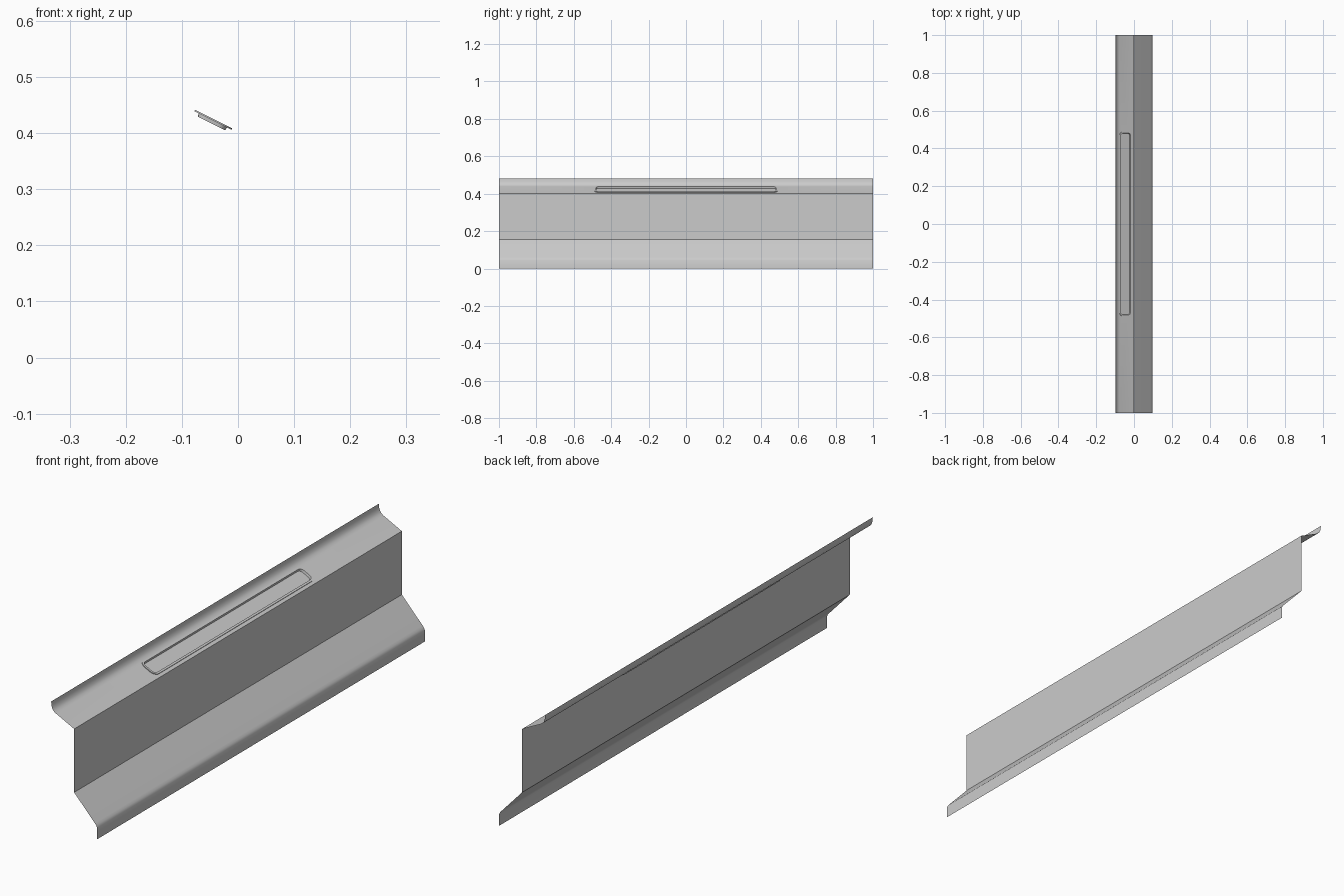
import bpy, bmesh, math
from mathutils import Vector, Matrix

cube = bpy.data.objects.get("Cube")
if cube:
    bpy.data.objects.remove(cube)

mat = bpy.data.materials.new("plain grey")
mat.use_nodes = True
grey = (0.6, 0.6, 0.6, 1)
mat.diffuse_color = grey
mat.node_tree.nodes["Principled BSDF"].inputs["Base Color"].default_value = grey

# Sloping shelf frame: u runs along the length, v up the slope, w out of it
FOOT, HEAD = Vector((0, 0, 0.40)), Vector((-0.078, 0, 0.439))
slope = (HEAD - FOOT).normalized()
normal = Vector((0, 1, 0)).cross(slope) * -1
if normal.z < 0:
    normal = -normal
centre = FOOT + slope * 0.050


def on_shelf(u, v, w=0.0):
    return centre + Vector((0, u, 0)) + slope * v + normal * w


def rounded_loop(half_u, half_v, radius, w, steps=5):
    """Rounded rectangle lying parallel to the shelf."""
    pts = []
    for k, (su, sv) in enumerate(((1, 1), (-1, 1), (-1, -1), (1, -1))):
        for i in range(steps + 1):
            a = math.pi / 2 * (k + i / steps)
            pts.append(on_shelf(su * (half_u - radius) + radius * math.cos(a),
                                sv * (half_v - radius) + radius * math.sin(a), w))
    return pts


def finish(bm, name):
    mesh = bpy.data.meshes.new(name)
    bm.to_mesh(mesh)
    bm.free()
    ob = bpy.data.objects.new(name, mesh)
    bpy.context.collection.objects.link(ob)
    mesh.materials.append(mat)
    bpy.ops.object.select_all(action='DESELECT')
    ob.select_set(True)
    bpy.context.view_layer.objects.active = ob
    bpy.ops.object.shade_smooth_by_angle(angle=math.radians(35))
    return ob


def strip(bm, profile):
    """Sweep an open x-z profile along the full length."""
    rows = [[bm.verts.new((x, y, z)) for y in (-1, 1)] for x, z in profile]
    for a, b in zip(rows, rows[1:]):
        bm.faces.new((a[0], b[0], b[1], a[1]))


# Folded sheet: upper lip, wall, lower slope and lower lip
bm = bmesh.new()
strip(bm, [(-0.098, 0.48), (-0.097, 0.465), (-0.093, 0.453),
           (-0.087, 0.445), (HEAD.x, HEAD.z)])
strip(bm, [(FOOT.x, FOOT.z), (0, 0.155), (0.088, 0.060),
           (0.094, 0.053), (0.098, 0.044), (0.098, 0)])

# Shelf with an opening for the recess
outer = [(FOOT.x, -1, FOOT.z), (FOOT.x, 1, FOOT.z),
         (HEAD.x, 1, HEAD.z), (HEAD.x, -1, HEAD.z)]
edges = []
for loop in (outer, rounded_loop(0.482, 0.029, 0.016, 0)):
    vs = [bm.verts.new(p) for p in loop]
    edges += [bm.edges.new((vs[i - 1], vs[i])) for i in range(len(vs))]
fill = bmesh.ops.triangle_fill(bm, use_beauty=True, edges=edges, normal=normal)
bmesh.ops.remove_doubles(bm, verts=bm.verts, dist=0.0005)
bmesh.ops.recalc_face_normals(bm, faces=bm.faces)
if sum(f.normal.z for f in bm.faces) < 0:
    bmesh.ops.reverse_faces(bm, faces=bm.faces)
finish(bm, "folded_sheet")

# Recessed tray: raised rim, inner wall, step and floor
bm = bmesh.new()
sections = [(0.490, 0.037, 0.024, 0.0), (0.490, 0.037, 0.024, 0.003),
            (0.482, 0.029, 0.016, 0.003), (0.480, 0.027, 0.014, -0.006)]
loops = [[bm.verts.new(p) for p in rounded_loop(*s)] for s in sections]
for a, b in zip(loops, loops[1:]):
    for i in range(len(a)):
        bm.faces.new((a[i - 1], a[i], b[i], b[i - 1]))
bm.faces.new(loops[-1])
bmesh.ops.recalc_face_normals(bm, faces=bm.faces)
bm.normal_update()
if sum(f.normal.z * f.calc_area() for f in bm.faces) < 0:
    bmesh.ops.reverse_faces(bm, faces=bm.faces)
finish(bm, "recessed_tray")
